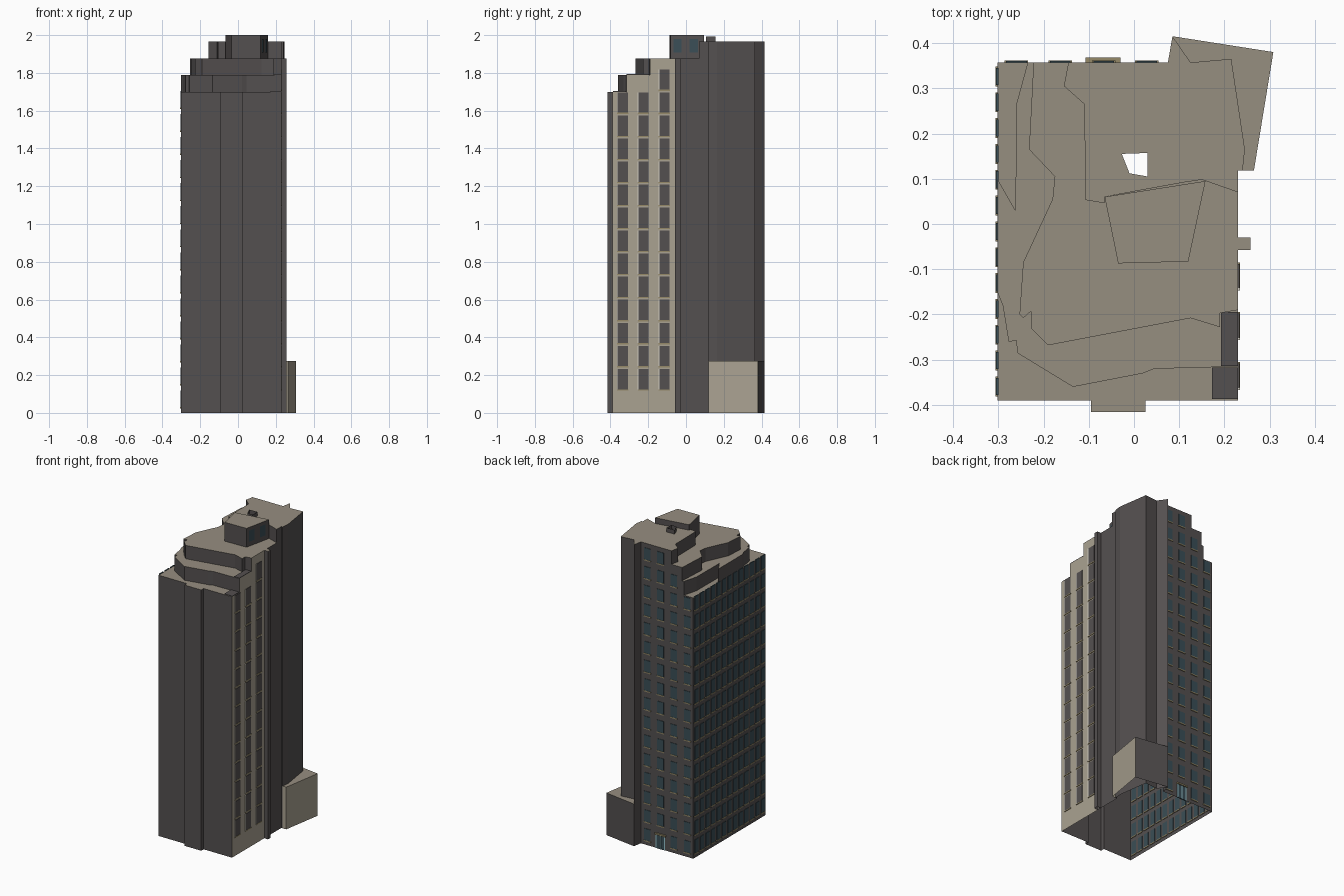
import bpy, bmesh
from mathutils import Vector
from mathutils.geometry import tessellate_polygon

if "Cube" in bpy.data.objects:
    bpy.data.objects.remove(bpy.data.objects["Cube"])


def material(name, rgb):
    m = bpy.data.materials.new(name)
    lin = [((c / 255 + 0.055) / 1.055) ** 2.4 for c in rgb]
    m.diffuse_color = (*lin, 1)
    m.use_nodes = True
    m.node_tree.nodes["Principled BSDF"].inputs["Base Color"].default_value = m.diffuse_color
    return m


DARK = material("dark grey wall", (84, 80, 80))
ROOF = material("roof tan", (150, 142, 128))
BEIGE = material("beige wall", (170, 162, 145))
GLASS = material("dark teal glass", (58, 78, 86))
SILL = material("tan sill", (150, 138, 105))
PALE = material("pale frame", (212, 208, 195))
CYAN = material("pale blue door frame", (150, 195, 205))


def make(name, bm, *mats):
    me = bpy.data.meshes.new(name)
    bm.to_mesh(me)
    bm.free()
    for m in mats:
        me.materials.append(m)
    ob = bpy.data.objects.new(name, me)
    bpy.context.collection.objects.link(ob)
    return ob


def wall(bm, path, z0, z1, mat=0, closed=False):
    """Vertical strip along a path; the outside is on the right of travel."""
    pts = path + path[:1] if closed else path
    for a, b in zip(pts, pts[1:]):
        f = bm.faces.new([bm.verts.new((*p, z)) for p, z in
                          ((a, z0), (b, z0), (b, z1), (a, z1))])
        f.material_index = mat


def cap(bm, outline, z, mat=0, holes=()):
    """Flat upward face set, with optional holes."""
    loops = [outline, *holes]
    vs = [bm.verts.new((*p, z)) for l in loops for p in l]
    for t in tessellate_polygon([[Vector((*p, 0)) for p in l] for l in loops]):
        f = bm.faces.new([vs[i] for i in t])
        f.normal_update()
        if f.normal.z < 0:
            f.normal_flip()
        f.material_index = mat


def box(bm, x, y, z):
    v = [bm.verts.new((a, b, c)) for a in x for b in y for c in z]
    for q in ((0, 1, 3, 2), (4, 6, 7, 5), (0, 4, 5, 1),
              (2, 3, 7, 6), (0, 2, 6, 4), (1, 5, 7, 3)):
        bm.faces.new([v[i] for i in q])


def side(bm, s, c, w, z0, h, t=0.004):
    """Thin plate on the left, right or back wall, at position c along it."""
    along = (c - w / 2, c + w / 2)
    if s == "back":
        box(bm, along, (B - t, B + t), (z0, z0 + h))
    else:
        p = L if s == "left" else R
        box(bm, (p - t, p + t), along, (z0, z0 + h))


# Main footprint, floor pitch and terrace heights
L, R, F, B = -0.302, 0.23, -0.39, 0.357
PITCH = 0.122
Z1, Z2, Z3, Z4 = 1.70, 1.79, 1.877, 1.965

# Terrace edges, running from the back or left round the front to the right
edge2 = [(L, -0.15), (-0.29, -0.18), (-0.277, -0.26), (-0.26, -0.258),
         (-0.258, -0.285), (-0.135, -0.36), (0.02, -0.33), (0.045, -0.32),
         (R, -0.315)]
edge2_back = [(-0.235, B), (-0.26, 0.265), (-0.262, 0.03), (L, 0.10)]
edge3 = [(-0.222, B), (-0.232, 0.165), (-0.175, 0.105), (-0.18, 0.055),
         (-0.245, -0.085), (-0.253, -0.2), (-0.245, -0.208), (-0.228, -0.193),
         (-0.228, -0.23), (-0.19, -0.268), (0.125, -0.208), (0.19, -0.228),
         (0.19, -0.197), (R, -0.19)]
edge4 = [(-0.145, B), (-0.155, 0.305), (-0.11, 0.265), (-0.107, 0.053),
         (-0.065, 0.046), (-0.065, 0.06), (0.11, 0.092), (0.15, 0.098),
         (R, 0.07)]
front = [(L, F), (-0.095, F), (-0.095, -0.415), (0.025, -0.415),
         (0.025, F), (R, F)]
stair = [(R, 0.118), (0.24, 0.118), (0.245, 0.165), (0.215, 0.365),
         (0.125, B), (0.085, 0.415), (0.075, B)]
shaft = [(-0.01, 0.112), (0.03, 0.105), (0.03, 0.157), (-0.027, 0.155)]

# Outer walls, open underneath
bm = bmesh.new()
wall(bm, front, 0, Z1)
wall(bm, [(R, F), (R, -0.315)], 0, Z1, 1)
wall(bm, [(R, -0.315), (R, -0.19)], 0, Z2, 1)
wall(bm, [(R, -0.19), (R, -0.05)], 0, Z3, 1)
wall(bm, [(R, -0.05), (R, 0.07)], 0, Z3)
wall(bm, [(R, 0.07)] + stair + [(-0.145, B)], 0, Z4)
wall(bm, [(-0.145, B), (-0.222, B)], 0, Z3)
wall(bm, [(-0.222, B), (-0.235, B)], 0, Z2)
wall(bm, [(-0.235, B), (L, B), (L, 0.10)], 0, Z1)
wall(bm, [(L, 0.10), (L, -0.15)], 0, Z2)
wall(bm, [(L, -0.15), (L, F)], 0, Z1)
make("tower_walls", bm, DARK, BEIGE)

# Setbacks between terraces
bm = bmesh.new()
wall(bm, edge2, Z1, Z2)
wall(bm, edge2_back, Z1, Z2)
wall(bm, edge3, Z2, Z3)
wall(bm, edge4, Z3, Z4)
make("setback_walls", bm, DARK)

# Terrace roofs
bm = bmesh.new()
cap(bm, edge2 + front[::-1], Z1)
cap(bm, edge2_back + [(L, B)], Z1)
cap(bm, edge2 + edge3[::-1] + edge2_back, Z2)
cap(bm, edge3 + edge4[::-1], Z3)
cap(bm, edge4 + stair, Z4, 0, [shaft])
make("terrace_roofs", bm, ROOF)

# Dark corner paving on the two lower terraces
bm = bmesh.new()
box(bm, (0.172, R), (-0.387, -0.317), (Z1, Z1 + 0.004))
box(bm, (0.192, R), (-0.314, -0.195), (Z2, Z2 + 0.004))
make("corner_paving", bm, DARK)

# Open roof shaft
bm = bmesh.new()
wall(bm, shaft, Z4, 1.992, 0, True)
make("roof_shaft", bm, DARK)

# Rooftop room with two windows on its right face
room = [(-0.035, -0.087), (0.12, -0.083), (0.158, 0.095), (-0.065, 0.06)]
bm = bmesh.new()
wall(bm, room, Z3, 2.0, 0, True)
cap(bm, room, 2.0, 1)
make("rooftop_room", bm, DARK, ROOF)
bm = bmesh.new()
a, b = Vector(room[1]), Vector(room[2])
out = Vector((0.003, -0.0006))
for t in (0.22, 0.70):
    p, q = a.lerp(b, t - 0.12) + out, a.lerp(b, t + 0.12) + out
    wall(bm, [tuple(p), tuple(q)], 1.908, 1.98)
make("rooftop_room_windows", bm, GLASS)

# Slim fin on the right wall
fin = [(R, -0.058), (0.257, -0.058), (0.257, -0.03), (R, -0.03)]
bm = bmesh.new()
wall(bm, fin, 0, Z3)
cap(bm, fin, Z3, 1)
make("side_fin", bm, DARK, ROOF)

# Low annex at the back right corner
annex = [(R, 0.118), (0.265, 0.118), (0.308, 0.38), (0.085, 0.415)]
bm = bmesh.new()
wall(bm, annex[:3], 0, 0.275, 1)
wall(bm, annex[2:], 0, 0.275, 0)
cap(bm, annex + [(0.125, B), (0.215, 0.35)], 0.275, 2)
make("annex", bm, DARK, BEIGE, ROOF)

# Right wall: dark panels with pale edges and sills
panels, edges, sills = bmesh.new(), bmesh.new(), bmesh.new()
for y, rows in ((-0.335, 13), (-0.225, 13), (-0.115, 14)):
    for r in range(rows):
        z = 0.125 + PITCH * r
        side(panels, "right", y, 0.054, z, 0.108, 0.003)
        side(edges, "right", y - 0.029, 0.005, z, 0.108)
        side(sills, "right", y, 0.06, z - 0.006, 0.006)
make("right_panels", panels, DARK)
make("right_panel_edges", edges, PALE)
make("right_sills", sills, SILL)

# Back and left walls: glass windows with sills
glass, sills = bmesh.new(), bmesh.new()
cells = [("back", x, 0.046, r)
         for x, n in ((-0.26, 14), (-0.163, 15), (-0.067, 16), (0.028, 16))
         for r in range(n) if (x, r) != (-0.067, 0)]
cells += [("left", F + 0.031 + 0.0571 * c, 0.038, r)
          for c in range(13) for r in range(14)]
for s, c, w, r in cells:
    z = 0.03 + PITCH * r
    h = 0.076 if s == "back" else 0.088
    side(glass, s, c, w, z, h, 0.003)
    side(sills, s, c, w + 0.006, z - 0.007, 0.007, 0.0045)
make("glass_windows", glass, GLASS)
make("window_sills", sills, SILL)

# Back entrance: glass door, frame posts and canopy
bm = bmesh.new()
side(bm, "back", -0.067, 0.06, 0, 0.09, 0.003)
make("door_glass", bm, GLASS)
bm = bmesh.new()
for x in (-0.097, -0.067, -0.037):
    side(bm, "back", x, 0.006, 0, 0.09, 0.0045)
make("door_posts", bm, CYAN)
bm = bmesh.new()
box(bm, (-0.107, -0.03), (B - 0.003, 0.368), (0.09, 0.1))
make("door_canopy", bm, SILL)
